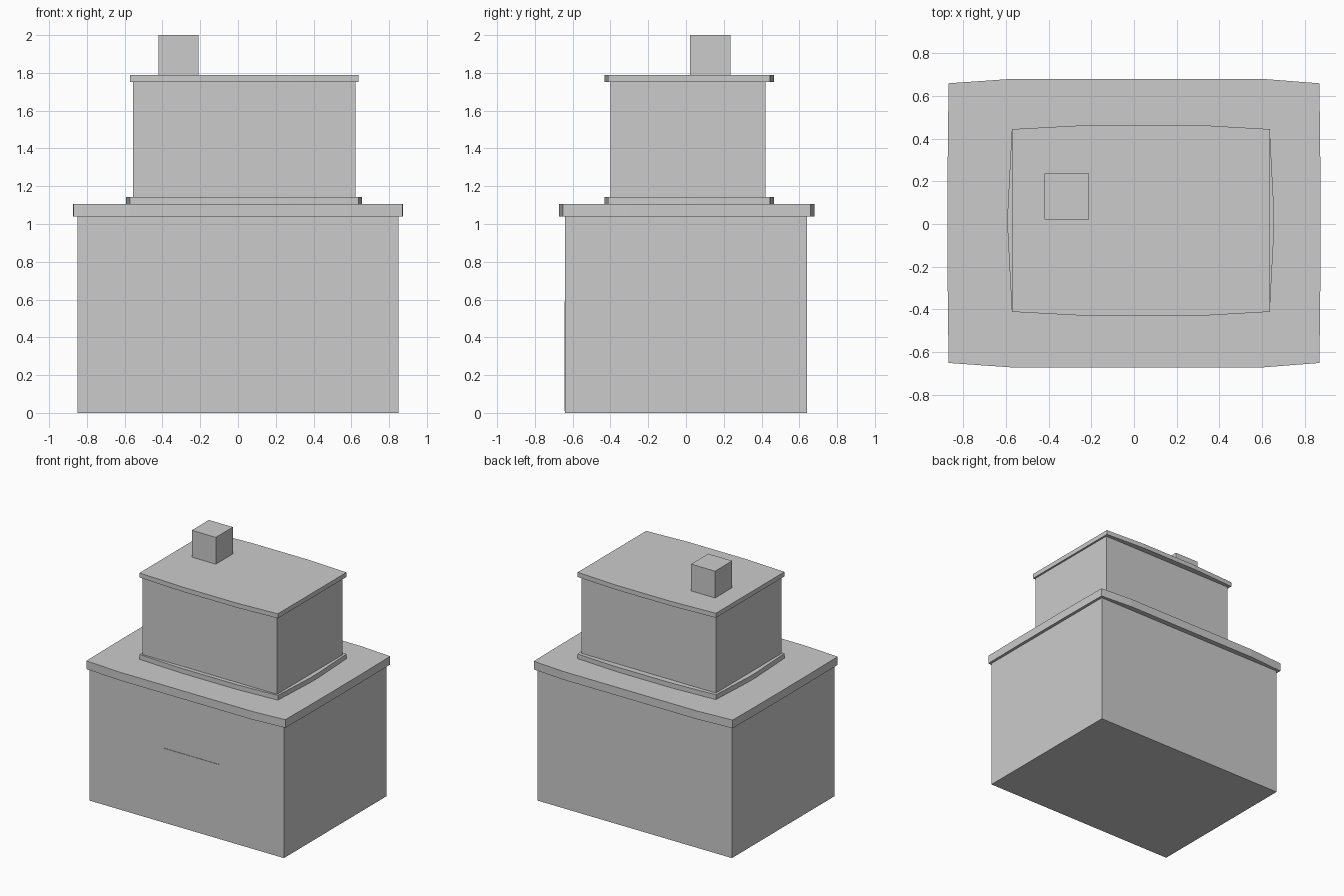
import bpy, bmesh

if "Cube" in bpy.data.objects:
    bpy.data.objects.remove(bpy.data.objects["Cube"])


def prism(name, outline, z0, z1):
    """Closed flat-sided solid from a counter-clockwise outline."""
    bm = bmesh.new()
    face = bm.faces.new([bm.verts.new((x, y, z0)) for x, y in outline])
    ext = bmesh.ops.extrude_face_region(bm, geom=[face], use_keep_orig=True)
    for v in ext["geom"]:
        if isinstance(v, bmesh.types.BMVert):
            v.co.z = z1
    bmesh.ops.recalc_face_normals(bm, faces=bm.faces)
    mesh = bpy.data.meshes.new(name)
    bm.to_mesh(mesh)
    bm.free()
    obj = bpy.data.objects.new(name, mesh)
    bpy.context.collection.objects.link(obj)
    return obj


def box(name, x0, x1, y0, y1, z0, z1):
    return prism(name, [(x0, y0), (x1, y0), (x1, y1), (x0, y1)], z0, z1)


def bowed_slab(name, x0, x1, y0, y1, z0, z1, bow_y, flat_x, bow_x, flat_y):
    """Slab whose sides bulge outward between flat_x / flat_y spans."""
    xa, xb = flat_x
    ya, yb = flat_y
    outline = [(x0, y0), (xa, y0 - bow_y), (xb, y0 - bow_y), (x1, y0)]
    if bow_x:
        outline += [(x1 + bow_x, ya), (x1 + bow_x, yb)]
    outline += [(x1, y1), (xb, y1 + bow_y), (xa, y1 + bow_y), (x0, y1)]
    if bow_x:
        outline += [(x0 - bow_x, yb), (x0 - bow_x, ya)]
    return prism(name, outline, z0, z1)


# Lower storey and its roof slab
box("lower_walls", -0.85, 0.85, -0.64, 0.64, 0, 1.05)
bowed_slab("lower_roof", -0.87, 0.87, -0.652, 0.66, 1.04, 1.105,
           0.021, (-0.57, 0.6), 0.004, (-0.3, 0.3))

# Upper storey with base trim and roof slab
box("upper_walls", -0.556, 0.622, -0.40, 0.42, 1.09, 1.76)
bowed_slab("upper_base_trim", -0.573, 0.637, -0.412, 0.445, 1.10, 1.143,
           0.02, (-0.2, 0.29), 0.02, (-0.03, 0.06))
bowed_slab("upper_roof", -0.573, 0.637, -0.412, 0.445, 1.752, 1.788,
           0.02, (-0.2, 0.29), 0, (0, 0))

# Chimney
box("chimney", -0.42, -0.21, 0.022, 0.236, 1.78, 2.0)

# Thin double door on the front
for side, x in (("left", -0.20), ("right", 0.046)):
    box(side + "_door", x, x + 0.242, -0.644, -0.63, 0.01, 0.59)
